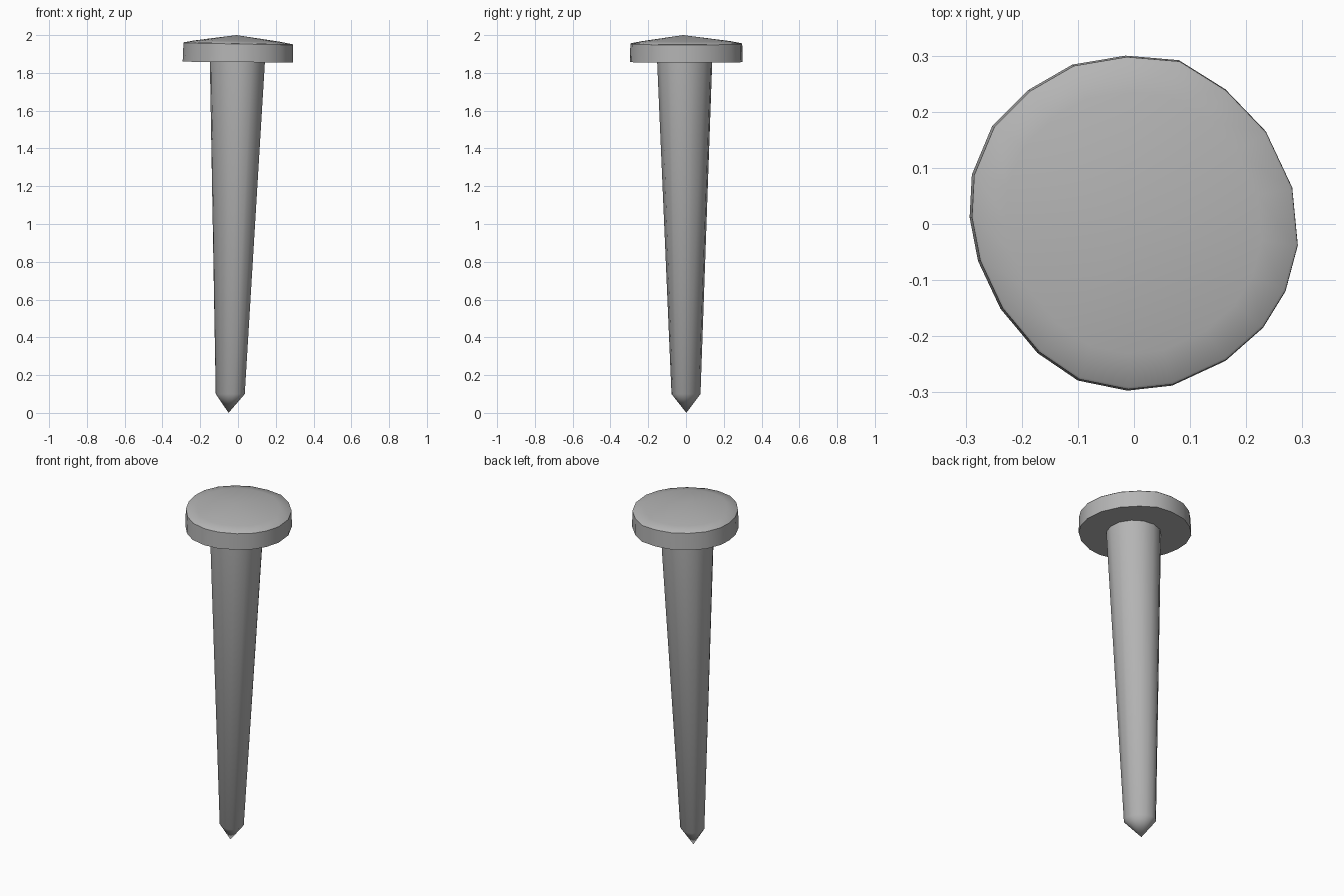
import bpy
import bmesh
import math

if "Cube" in bpy.data.objects:
    bpy.data.objects.remove(bpy.data.objects["Cube"])

# Dark iron grey
iron = bpy.data.materials.new("iron_grey")
iron.diffuse_color = (.46, .46, .46, 1)
iron.use_nodes = True
iron.node_tree.nodes["Principled BSDF"].inputs["Base Color"].default_value = iron.diffuse_color


def loft(name, rings, start=None, end=None):
    """Skin a stack of rings; close each end with a point fan or a flat cap."""
    bm = bmesh.new()
    loops = [[bm.verts.new(p) for p in ring] for ring in rings]
    n = len(loops[0])
    for a, b in zip(loops, loops[1:]):
        for i in range(n):
            j = (i + 1) % n
            bm.faces.new((a[i], a[j], b[j], b[i]))
    for loop, apex in ((loops[0], start), (loops[-1], end)):
        if apex:
            tip = bm.verts.new(apex)
            for i in range(n):
                bm.faces.new((loop[i], loop[(i + 1) % n], tip))
        else:
            bm.faces.new(loop)
    bmesh.ops.recalc_face_normals(bm, faces=bm.faces)
    mesh = bpy.data.meshes.new(name)
    bm.to_mesh(mesh)
    bm.free()
    mesh.materials.append(iron)
    obj = bpy.data.objects.new(name, mesh)
    bpy.context.collection.objects.link(obj)
    bpy.ops.object.select_all(action='DESELECT')
    obj.select_set(True)
    bpy.context.view_layer.objects.active = obj
    bpy.ops.object.shade_smooth_by_angle(angle=math.radians(42))
    return obj


def ellipse(cx, cy, z, narrow, wide, n=14):
    """Ring whose long axis runs along the x = -y diagonal."""
    ring = []
    for i in range(n):
        t = 2 * math.pi * i / n
        u, v = narrow * math.cos(t), wide * math.sin(t)
        ring.append((cx + (u - v) * math.sqrt(.5), cy + (u + v) * math.sqrt(.5), z))
    return ring


# Head: irregular hammered outline, tiny softened rim, shallow domed top
outline = [(.292, -.038), (.282, .065), (.235, .165), (.163, .24), (.08, .292),
           (-.015, .30), (-.11, .284), (-.188, .239), (-.253, .174), (-.289, .088),
           (-.293, .012), (-.278, -.066), (-.238, -.151), (-.172, -.23), (-.1, -.279),
           (-.012, -.297), (.068, -.288), (.163, -.244), (.23, -.185), (.27, -.12)]


def head_ring(scale, z, tilt, dx=0):
    return [(x * scale + dx, y * scale, z + tilt * x) for x, y in outline]


loft("nail_head",
     [head_ring(1, 1.857, -.008), head_ring(.992, 1.953, -.018, .002),
      head_ring(.978, 1.957, -.018, .002), head_ring(.78, 1.968, -.014)],
     end=(-.008, -.015, 2.0))

# Shank: slightly leaning taper, flattened near the short point
loft("nail_shank",
     [ellipse(-.041, 0, .1, .065, .087), ellipse(-.003, -.007, 1.87, .146, .148)],
     start=(-.05, .002, 0))
